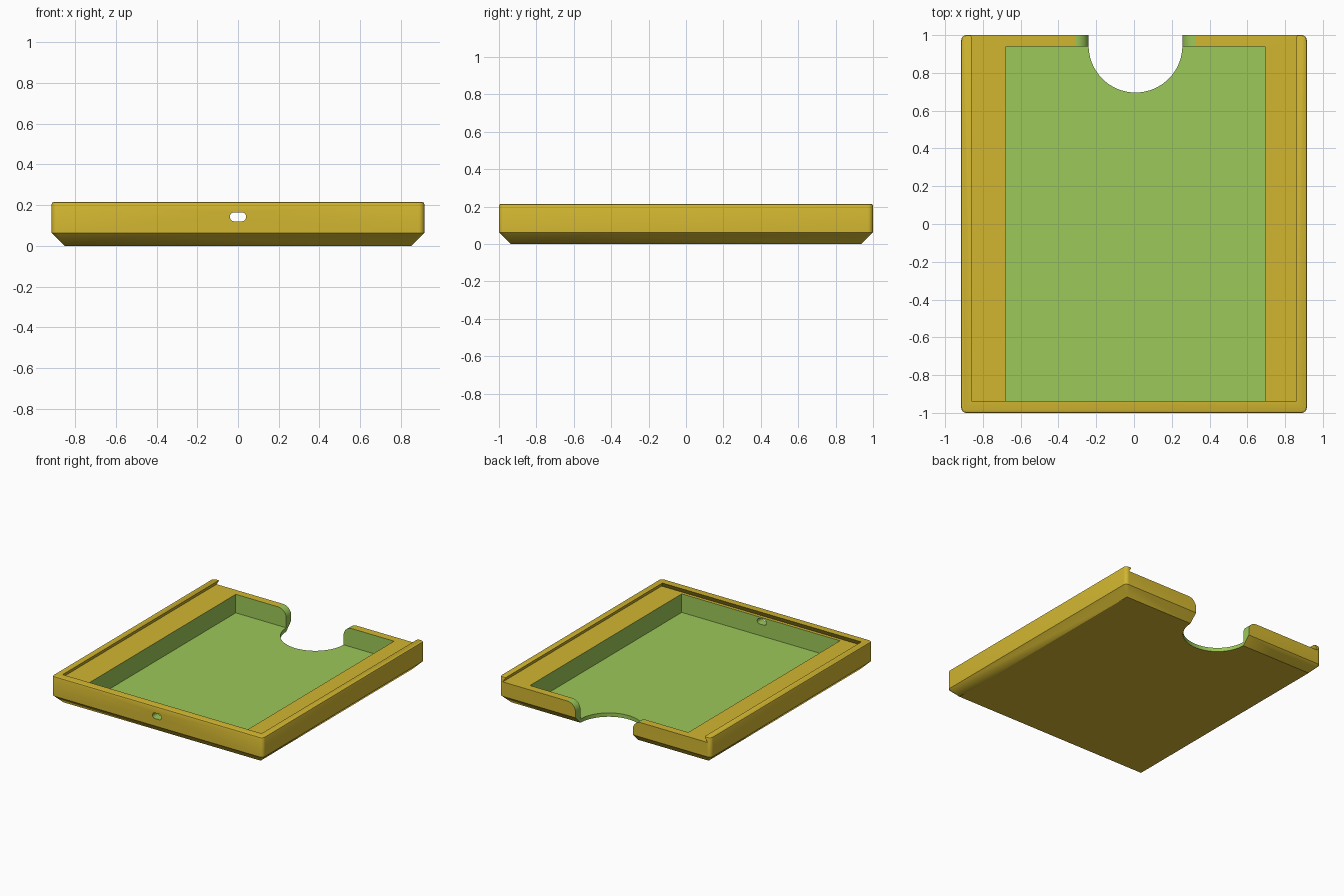
import bpy, bmesh
from math import sin, cos, pi, radians

if "Cube" in bpy.data.objects:
    bpy.data.objects.remove(bpy.data.objects["Cube"], do_unlink=True)


def material(name, rgb):
    m = bpy.data.materials.new(name)
    m.use_nodes = True
    m.diffuse_color = (*rgb, 1)
    m.node_tree.nodes["Principled BSDF"].inputs["Base Color"].default_value = (*rgb, 1)
    return m


yellow = material("mustard yellow", (0.645, 0.468, 0.03))
green = material("leaf green", (0.332, 0.578, 0.098))

HALF_X, HALF_Y, HEIGHT = 0.915, 1.0, 0.215
CHAMFER, LEDGE, FLOOR = 0.062, 0.175, 0.03
SHIFT = 0.008          # sideways offset of recess and thumb notch
NOTCH_R, FILLET = 0.248, 0.07


def arc(cx, cy, r, start, end, steps):
    angles = [radians(start + (end - start) * i / steps) for i in range(steps + 1)]
    return [(cx + r * cos(a), cy + r * sin(a)) for a in angles]


def rounded_rect(hx, hy, r, steps=6):
    pts = []
    for sx, sy, a in ((1, 1, 0), (-1, 1, 90), (-1, -1, 180), (1, -1, 270)):
        pts += arc(sx * (hx - r), sy * (hy - r), r, a, a + 90, steps)
    return pts


def finish(name, bm, mat):
    bmesh.ops.recalc_face_normals(bm, faces=bm.faces)
    me = bpy.data.meshes.new(name)
    bm.to_mesh(me)
    bm.free()
    me.materials.append(mat)
    ob = bpy.data.objects.new(name, me)
    bpy.context.collection.objects.link(ob)
    return ob


def loft(name, loops, mat):
    """Solid between two matching loops of 3D points."""
    bm = bmesh.new()
    a, b = [[bm.verts.new(p) for p in loop] for loop in loops]
    bm.faces.new(a)
    bm.faces.new(b)
    for i in range(len(a)):
        j = (i + 1) % len(a)
        bm.faces.new((a[i], a[j], b[j], b[i]))
    return finish(name, bm, mat)


def prism_z(name, pts, z0, z1, mat):
    return loft(name, [[(x, y, z) for x, y in pts] for z in (z0, z1)], mat)


def prism_y(name, pts, y0, y1, mat):
    return loft(name, [[(x, y, z) for x, z in pts] for y in (y0, y1)], mat)


def rect(x0, x1, y0, y1):
    return [(x0, y0), (x1, y0), (x1, y1), (x0, y1)]


# Tray body: hull of a sharp base, rounded walls and softened rim
bm = bmesh.new()
for x, y in rect(-HALF_X + CHAMFER, HALF_X - CHAMFER, -HALF_Y + CHAMFER, HALF_Y - CHAMFER):
    bm.verts.new((x, y, 0))
for z, inset in ((CHAMFER, 0), (HEIGHT - 0.011, 0), (HEIGHT - 0.003, 0.003), (HEIGHT, 0.011)):
    for x, y in rounded_rect(HALF_X - inset, HALF_Y - inset, 0.028 - inset):
        bm.verts.new((x, y, z))
bmesh.ops.convex_hull(bm, input=bm.verts)
bmesh.ops.dissolve_limit(bm, angle_limit=radians(1), verts=bm.verts, edges=bm.edges)
tray = finish("tray", bm, yellow)

# Dovetail slot for a sliding lid, open at the back
slope = 0.025
low = rect(-0.86 - slope, 0.86 + slope, -0.937 - slope, 1.2)
high = rect(-0.86, 0.86, -0.937, 1.2)
lid_slot = loft("lid_slot_cutter", [[(x, y, LEDGE) for x, y in low],
                                    [(x, y, HEIGHT + 0.001) for x, y in high]], yellow)

# Deep recess
recess = prism_z("recess_cutter", rect(SHIFT - 0.685, SHIFT + 0.685, -0.937, 0.939),
                 FLOOR, 0.3, green)

# Thumb notch: round in the floor, with rounded shoulders through the back wall
thumb_hole = prism_z("thumb_hole_cutter", arc(SHIFT, 0.944, NOTCH_R, 0, 360, 72)[:-1],
                     -0.1, 0.3, green)
edge = NOTCH_R + FILLET
side = [(NOTCH_R, -0.1)] + arc(edge, LEDGE - FILLET, FILLET, 180, 90, 10) + [(edge, 0.3)]
outline = [(SHIFT + x, z) for x, z in side] + [(SHIFT - x, z) for x, z in reversed(side)]
thumb_gap = prism_y("thumb_gap_cutter", outline, 0.93, 1.2, green)

# Small oblong hole in the front wall
oblong = arc(0.018, 0.142, 0.022, -90, 90, 10) + arc(-0.018, 0.142, 0.022, 90, 270, 10)
front_hole = prism_y("front_hole_cutter", oblong, -1.2, -0.9, green)

# Carve the tray; each cut keeps its cutter's colour
bpy.context.view_layer.objects.active = tray
tray.select_set(True)
for cutter in (lid_slot, recess, thumb_hole, thumb_gap, front_hole):
    cutter.hide_render = True
    mod = tray.modifiers.new(cutter.name, "BOOLEAN")
    mod.operation = "DIFFERENCE"
    mod.solver = "EXACT"
    mod.material_mode = "TRANSFER"
    mod.object = cutter
    bpy.ops.object.modifier_apply(modifier=mod.name)
    bpy.data.objects.remove(cutter, do_unlink=True)

bpy.ops.object.shade_smooth_by_angle(angle=radians(28))
